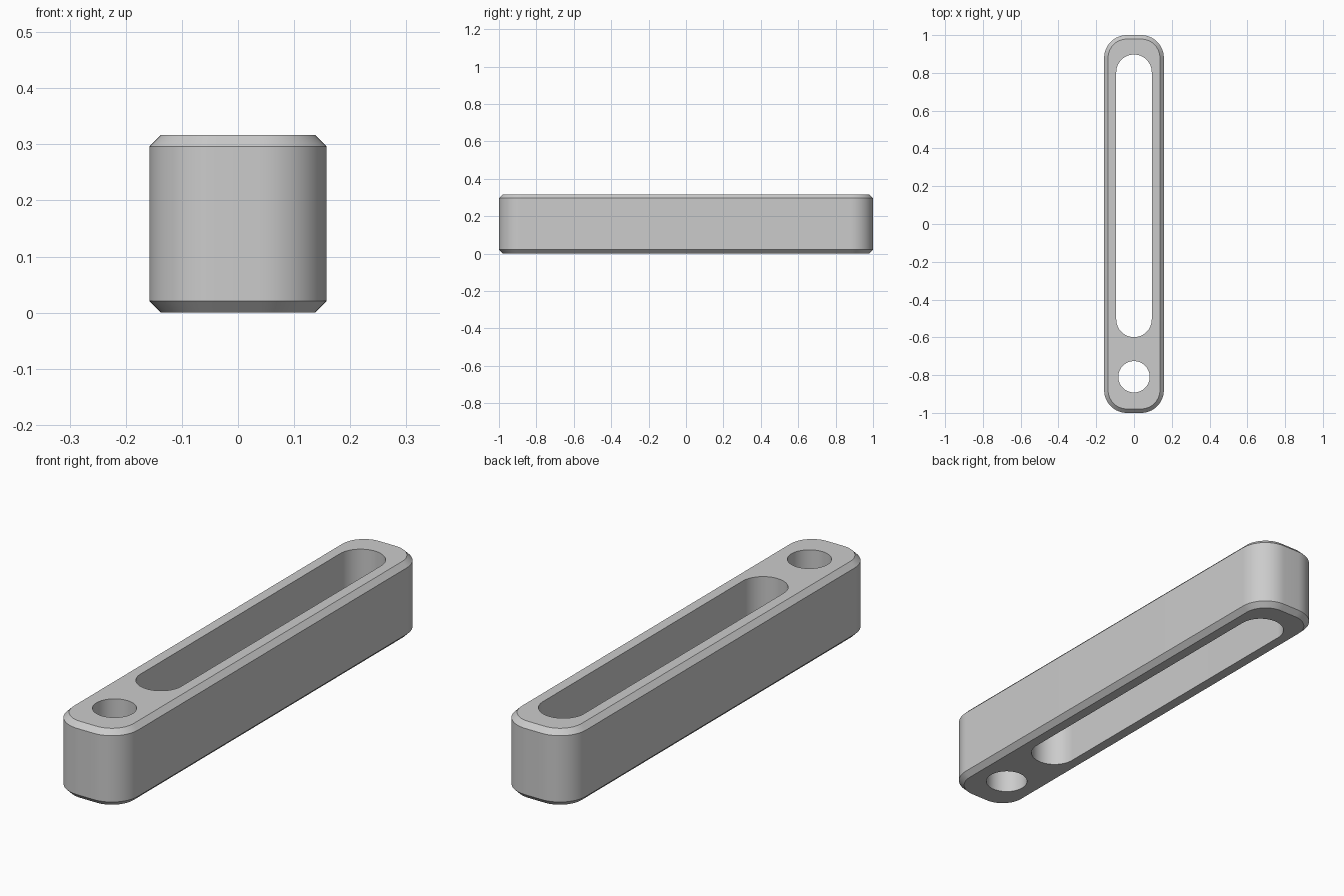
import bpy
import bmesh
from math import cos, sin, pi

HALF_W, HALF_L, HEIGHT = 0.158, 1.0, 0.317
CORNER, CHAMFER = 0.12, 0.021

if "Cube" in bpy.data.objects:
    bpy.data.objects.remove(bpy.data.objects["Cube"], do_unlink=True)

grey = bpy.data.materials.new("Light grey")
grey.use_nodes = True
grey.diffuse_color = (0.6, 0.6, 0.6, 1)
grey.node_tree.nodes["Principled BSDF"].inputs["Base Color"].default_value = grey.diffuse_color


def rounded_outline(half_w, half_l, radius, cy=0.0, steps=16):
    """Counter-clockwise rectangle with rounded corners."""
    points = []
    for corner, (sx, sy) in enumerate(((1, 1), (-1, 1), (-1, -1), (1, -1))):
        for i in range(steps + 1):
            a = (corner + i / steps) * pi / 2
            points.append((sx * (half_w - radius) + radius * cos(a),
                           cy + sy * (half_l - radius) + radius * sin(a)))
    return points


def loft(name, sections):
    """Closed solid through (outline, z) sections."""
    bm = bmesh.new()
    rings = [[bm.verts.new((x, y, z)) for x, y in outline] for outline, z in sections]
    for low, high in zip(rings, rings[1:]):
        for i in range(len(low)):
            j = (i + 1) % len(low)
            bm.faces.new((low[i], low[j], high[j], high[i]))
    bm.faces.new(rings[0][::-1])
    bm.faces.new(rings[-1])
    bmesh.ops.remove_doubles(bm, verts=bm.verts, dist=1e-5)
    mesh = bpy.data.meshes.new(name)
    bm.to_mesh(mesh)
    bm.free()
    mesh.materials.append(grey)
    obj = bpy.data.objects.new(name, mesh)
    bpy.context.collection.objects.link(obj)
    return obj


# Bar with rounded ends and chamfered rims
full = rounded_outline(HALF_W, HALF_L, CORNER)
inset = rounded_outline(HALF_W - CHAMFER, HALF_L - CHAMFER, CORNER - CHAMFER)
bar = loft("slotted_bar", [(inset, 0), (full, CHAMFER),
                           (full, HEIGHT - CHAMFER), (inset, HEIGHT)])

# Long slot and round hole, cut right through
bpy.context.view_layer.objects.active = bar
bar.select_set(True)
for name, half_w, half_l, cy in (("slot_cutter", 0.094, 0.748, 0.149),
                                 ("hole_cutter", 0.083, 0.083, -0.809)):
    outline = rounded_outline(half_w, half_l, half_w, cy)
    cutter = loft(name, [(outline, -0.1), (outline, HEIGHT + 0.1)])
    cutter.hide_render = True
    cut = bar.modifiers.new(name, "BOOLEAN")
    cut.operation = "DIFFERENCE"
    cut.solver = "EXACT"
    cut.object = cutter
    bpy.ops.object.modifier_apply(modifier=cut.name)
    bpy.data.objects.remove(cutter, do_unlink=True)

bpy.ops.object.shade_smooth_by_angle(angle=pi / 6)
